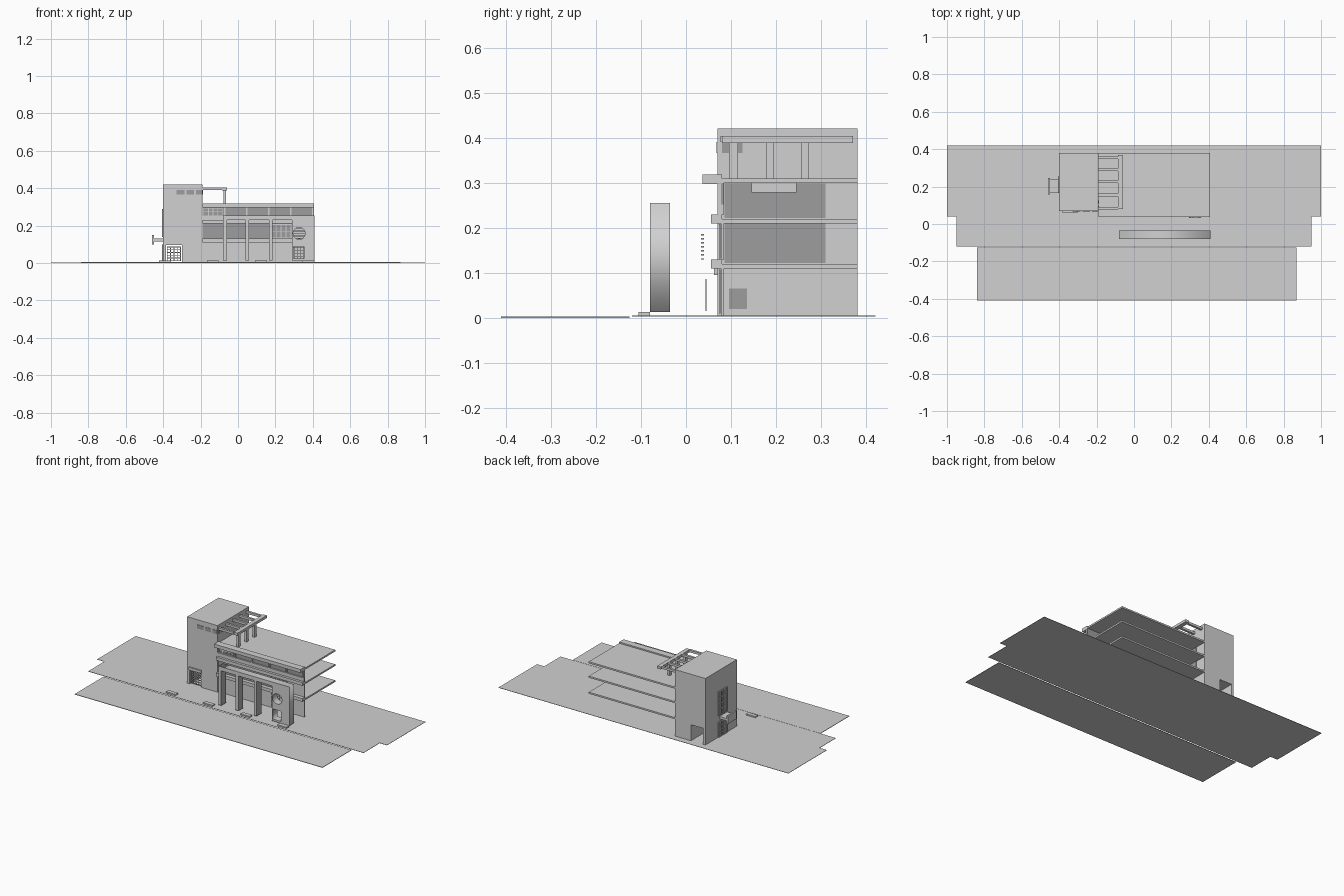
import bpy
import math

cube = bpy.data.objects.get("Cube")
if cube:
    bpy.data.objects.remove(cube, do_unlink=True)


def material(name, value):
    m = bpy.data.materials.new(name)
    m.use_nodes = True
    m.diffuse_color = (value, value, value, 1)
    m.node_tree.nodes["Principled BSDF"].inputs["Base Color"].default_value = (value, value, value, 1)
    return m


WALL = material("light grey", 0.64)
GLASS = material("dark grey glass", 0.34)


def box(name, x, y, z, mat=WALL):
    """Box from (min, max) pairs."""
    v = [(a, b, c) for c in z for b in y for a in x]
    f = [(0, 2, 3, 1), (4, 5, 7, 6), (0, 1, 5, 4), (2, 6, 7, 3), (0, 4, 6, 2), (1, 3, 7, 5)]
    me = bpy.data.meshes.new(name)
    me.from_pydata(v, [], f)
    me.materials.append(mat)
    ob = bpy.data.objects.new(name, me)
    bpy.context.collection.objects.link(ob)
    return ob


def split(lo, hi, n):
    return [lo + (hi - lo) * i / n for i in range(n + 1)]


def grille(name, x, z, y, cols, rows, t=0.004):
    """Front-facing grid of bars."""
    for p in split(x[0], x[1] - t, cols):
        box(name + "_post", (p, p + t), (y, y + t), z)
    for p in split(z[0], z[1] - t, rows):
        box(name + "_rail", x, (y, y + t), (p, p + t))


# Ground strips
box("road", (-0.84, 0.87), (-0.41, -0.125), (0, 0.003))
box("pavement", (-0.95, 0.95), (-0.12, 0.04), (0.003, 0.005))
box("back_ground", (-1, 1), (0.04, 0.42), (0.003, 0.005))
for x in (-0.39, -0.135, 0.122, 0.377):
    box("kerb_block", (x - 0.032, x + 0.032), (-0.105, -0.08), (0.003, 0.013))

# Tower with a passage through its base
TX, TY = (-0.40, -0.19), (0.07, 0.38)
box("tower", TX, TY, (0.105, 0.42))
box("tower_outer_leg", (-0.40, -0.385), TY, (0.005, 0.105))
box("tower_inner_leg", (-0.30, -0.19), TY, (0.005, 0.105))
box("passage_lintel", (-0.385, -0.30), (0.062, 0.07), (0.095, 0.112))
grille("passage_gate", (-0.38, -0.305), (0.01, 0.088), 0.075, 4, 5)

# Small tower windows, front and side
for x in ((-0.33, -0.287), (-0.275, -0.235), (-0.225, -0.192)):
    box("tower_top_window", x, (0.068, 0.071), (0.366, 0.39), GLASS)
for y in ((0.08, 0.095), (0.11, 0.125)):
    box("tower_side_window", (-0.191, -0.188), y, (0.366, 0.39), GLASS)
box("tower_base_window", (-0.191, -0.188), (0.095, 0.135), (0.02, 0.065), GLASS)
for z in ((0.122, 0.21), (0.222, 0.298)):
    box("stair_glazing", (-0.191, -0.187), (0.085, 0.31), z, GLASS)
box("stair_lintel", (-0.19, -0.183), (0.145, 0.245), (0.278, 0.30))

# Entrance, tall window and canopy on the outer tower side
for z in ((0.006, 0.10), (0.14, 0.29)):
    box("outer_glazing", (-0.403, -0.399), (0.167, 0.255), z, GLASS)
    for y in split(0.167, 0.251, 3):
        box("outer_mullion", (-0.406, -0.402), (y, y + 0.004), z)
    for h in split(z[0], z[1] - 0.004, 4):
        box("outer_rail", (-0.406, -0.402), (0.167, 0.255), (h, h + 0.004))
box("canopy", (-0.45, -0.40), (0.165, 0.24), (0.115, 0.13))
box("canopy_fascia", (-0.46, -0.45), (0.158, 0.245), (0.10, 0.15))

# Floor slabs, each with a deeper front edge
SX = (-0.19, 0.405)
for name, z, front, edge in (("first_slab", 0.11, 0.055, (0.11, 0.13)),
                             ("second_slab", 0.21, 0.055, (0.21, 0.23)),
                             ("roof_slab", 0.30, 0.037, (0.297, 0.318))):
    box(name, SX, (0.08, 0.38), (z, z + 0.01))
    box(name + "_edge", SX, (front, 0.08), edge)

# Front wall and glazing
FY = (0.078, 0.084)
box("ground_wall", SX, FY, (0.005, 0.11))
box("middle_glazing", (-0.19, 0.29), FY, (0.13, 0.21), GLASS)
box("middle_wall", (0.29, 0.405), FY, (0.13, 0.21))
box("upper_sill", SX, (0.07, 0.084), (0.23, 0.252))
box("upper_glazing", SX, FY, (0.252, 0.30), GLASS)
for x in split(-0.072, 0.40, 4):
    box("upper_mullion", (x - 0.004, x + 0.004), (0.07, 0.08), (0.252, 0.30))
grille("upper_grille", (-0.185, -0.082), (0.235, 0.295), 0.073, 4, 3)
grille("middle_grille", (0.175, 0.285), (0.132, 0.208), 0.073, 4, 2)
grille("ground_grille", (0.175, 0.285), (0.01, 0.108), 0.073, 4, 4)

# Free-standing portico: comb outline with a round and a square opening
low, beam, top = 0.013, 0.23, 0.255
outline = [(0.41, low), (0.41, top), (-0.08, top), (-0.08, low)]
for a, b in ((-0.06, 0.04), (0.06, 0.165), (0.185, 0.29)):
    outline += [(a, low), (a, beam), (b, beam), (b, low)]
CX, CZ, R = 0.327, 0.158, 0.032
ring = [(CX + R * math.cos(i * math.tau / 32), CZ + R * math.sin(i * math.tau / 32)) for i in range(32)]
square = [(0.298, 0.025), (0.352, 0.025), (0.352, 0.088), (0.298, 0.088)]
curve = bpy.data.curves.new("portico", "CURVE")
curve.dimensions = "2D"
curve.fill_mode = "BOTH"
curve.extrude = 0.0225
for pts in (outline, ring, square):
    s = curve.splines.new("POLY")
    s.points.add(len(pts) - 1)
    for p, (x, z) in zip(s.points, pts):
        p.co = (x, z, 0, 1)
    s.use_cyclic_u = True
curve.materials.append(WALL)
portico = bpy.data.objects.new("portico", curve)
portico.rotation_euler.x = math.pi / 2
portico.location.y = -0.0575
bpy.context.collection.objects.link(portico)
bpy.ops.object.select_all(action="DESELECT")
portico.select_set(True)
bpy.context.view_layer.objects.active = portico
bpy.ops.object.convert(target="MESH")

# Louvres and grid behind the portico openings
for i in range(-3, 4):
    h = i * 0.009
    w = math.sqrt(R * R - h * h)
    box("round_louvre", (CX - w, CX + w), (0.033, 0.04), (CZ + h - 0.0015, CZ + h + 0.0015))
grille("square_grille", (0.298, 0.352), (0.015, 0.086), 0.043, 3, 4, 0.003)

# Rooftop pergola
box("pergola_beam", (-0.085, -0.06), (0.08, 0.37), (0.388, 0.404))
for y in (0.084, 0.155, 0.225, 0.29, 0.355):
    box("pergola_rung", (-0.19, -0.085), (y - 0.007, y + 0.007), (0.39, 0.404))
for y in (0.106, 0.186, 0.264):
    box("pergola_post", (-0.078, -0.064), (y - 0.009, y + 0.009), (0.31, 0.388))
